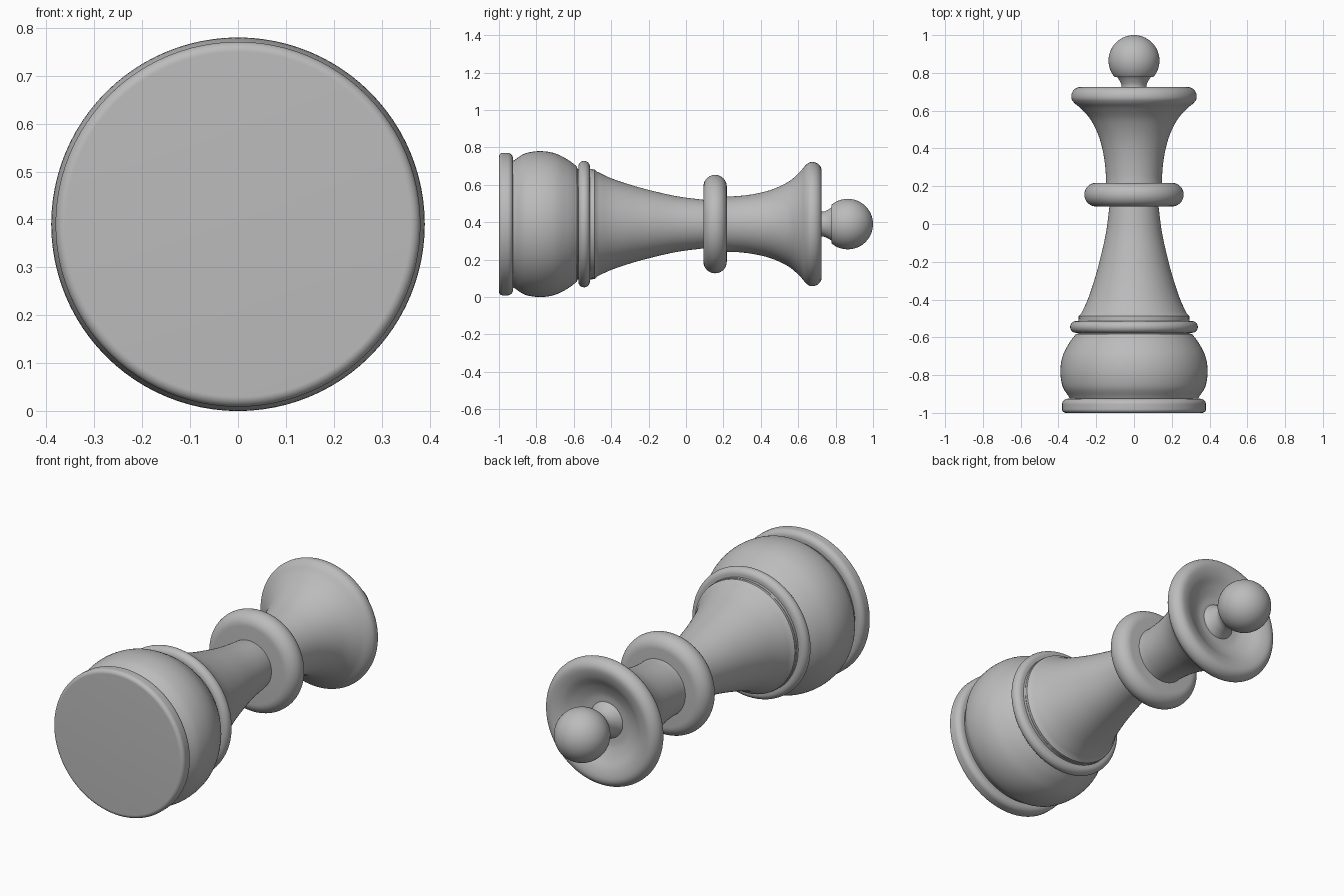
import bpy
import math
from mathutils import Vector, Matrix

cube = bpy.data.objects.get("Cube")
if cube:
    bpy.data.objects.remove(cube)

SEGMENTS = 96
AXIS_HEIGHT = 0.39

grey = bpy.data.materials.new("plain grey")
grey.use_nodes = True
grey.diffuse_color = (0.5, 0.5, 0.5, 1)
grey.node_tree.nodes["Principled BSDF"].inputs["Base Color"].default_value = (0.5, 0.5, 0.5, 1)


def smooth_path(points, steps=6):
    """Catmull-Rom curve through (y, radius) points."""
    pts = [Vector(p) for p in points]
    pts = [2 * pts[0] - pts[1]] + pts + [2 * pts[-1] - pts[-2]]
    path = []
    for a, b, c, d in zip(pts, pts[1:], pts[2:], pts[3:]):
        for i in range(steps):
            t = i / steps
            path.append(0.5 * (2 * b + (c - a) * t + (2 * a - 5 * b + 4 * c - d) * t**2
                               + (3 * b - a - 3 * c + d) * t**3))
    return [tuple(p) for p in path] + [tuple(points[-1])]


def arc(y, r, ry, rr, start, end, steps=12):
    """Elliptic arc; 0 degrees points to +y, 90 degrees points outward."""
    angles = [math.radians(start + (end - start) * i / steps) for i in range(steps + 1)]
    return [(y + ry * math.cos(a), r + rr * math.sin(a)) for a in angles]


def lathe(name, profile):
    """Turn a (y, radius) profile around the lying axis."""
    verts, faces, rings = [], [], []
    for y, r in profile:
        n = 1 if r < 1e-5 else SEGMENTS
        rings.append([len(verts) + i for i in range(n)])
        for i in range(n):
            a = 2 * math.pi * i / SEGMENTS
            verts.append((r * math.cos(a), y, r * math.sin(a) + AXIS_HEIGHT))
    for low, high in zip(rings, rings[1:]):
        for i in range(SEGMENTS):
            j = (i + 1) % SEGMENTS
            corners = [low[i % len(low)], high[i % len(high)],
                       high[j % len(high)], low[j % len(low)]]
            faces.append(list(dict.fromkeys(corners)))
    mesh = bpy.data.meshes.new(name)
    mesh.from_pydata(verts, [], faces)
    mesh.materials.append(grey)
    obj = bpy.data.objects.new(name, mesh)
    bpy.context.collection.objects.link(obj)
    bpy.ops.object.select_all(action='DESELECT')
    obj.select_set(True)
    bpy.context.view_layer.objects.active = obj
    bpy.ops.object.shade_smooth_by_angle(angle=math.radians(35))
    return obj


def rounded_disc(name, y0, y1, radius, depth):
    """Disc with flat ends and a rounded rim."""
    mid, half = (y0 + y1) / 2, (y1 - y0) / 2
    lathe(name, [(y0, 0)] + arc(mid, radius - depth, half, depth, 180, 0, 20) + [(y1, 0)])


# Foot with a small rounded edge
lathe("foot", [(-1, 0)] + arc(-0.98, 0.36, 0.02, 0.021, 180, 90)
      + arc(-0.955, 0.351, 0.03, 0.03, 90, 0) + [(-0.925, 0)])

# Bulging base, closed at both ends
lathe("base_bulb", [(-0.93, 0)] + smooth_path(
    [(-0.93, 0.335), (-0.912, 0.346), (-0.86, 0.378), (-0.78, 0.39),
     (-0.70, 0.378), (-0.63, 0.343), (-0.583, 0.308)]) + [(-0.58, 0.295), (-0.58, 0)])

# Rings
lathe("base_spacer", [(-0.59, 0), (-0.59, 0.295), (-0.5, 0.295), (-0.5, 0)])
rounded_disc("base_ring", -0.576, -0.514, 0.338, 0.031)
rounded_disc("collar", 0.093, 0.218, 0.263, 0.062)

# Tapering stem
lathe("stem", [(-0.53, 0), (-0.53, 0.293), (-0.488, 0.293)] + smooth_path(
    [(-0.475, 0.28), (-0.4, 0.245), (-0.3, 0.211), (-0.2, 0.183),
     (-0.05, 0.149), (0.1, 0.129)]) + [(0.13, 0.125), (0.13, 0)])

# Flared head with rounded rim and hollow top
lathe("head", [(0.19, 0)] + smooth_path(
    [(0.19, 0.15), (0.26, 0.149), (0.36, 0.16), (0.46, 0.185), (0.55, 0.228),
     (0.61, 0.28), (0.64, 0.315), (0.665, 0.331), (0.695, 0.328), (0.718, 0.309),
     (0.725, 0.28), (0.713, 0.235), (0.685, 0.185), (0.665, 0.135), (0.66, 0.09)])
      + [(0.66, 0)])

# Finial ball on its flared neck
neck = smooth_path([(0.65, 0.1), (0.69, 0.076), (0.73, 0.066), (0.765, 0.08), (0.79, 0.1)])
ball = arc(0.865, 0, 0.135, 0.135, 130, 0, 24)
lathe("finial", [(0.65, 0)] + neck + ball[:-1] + [(1, 0)])
